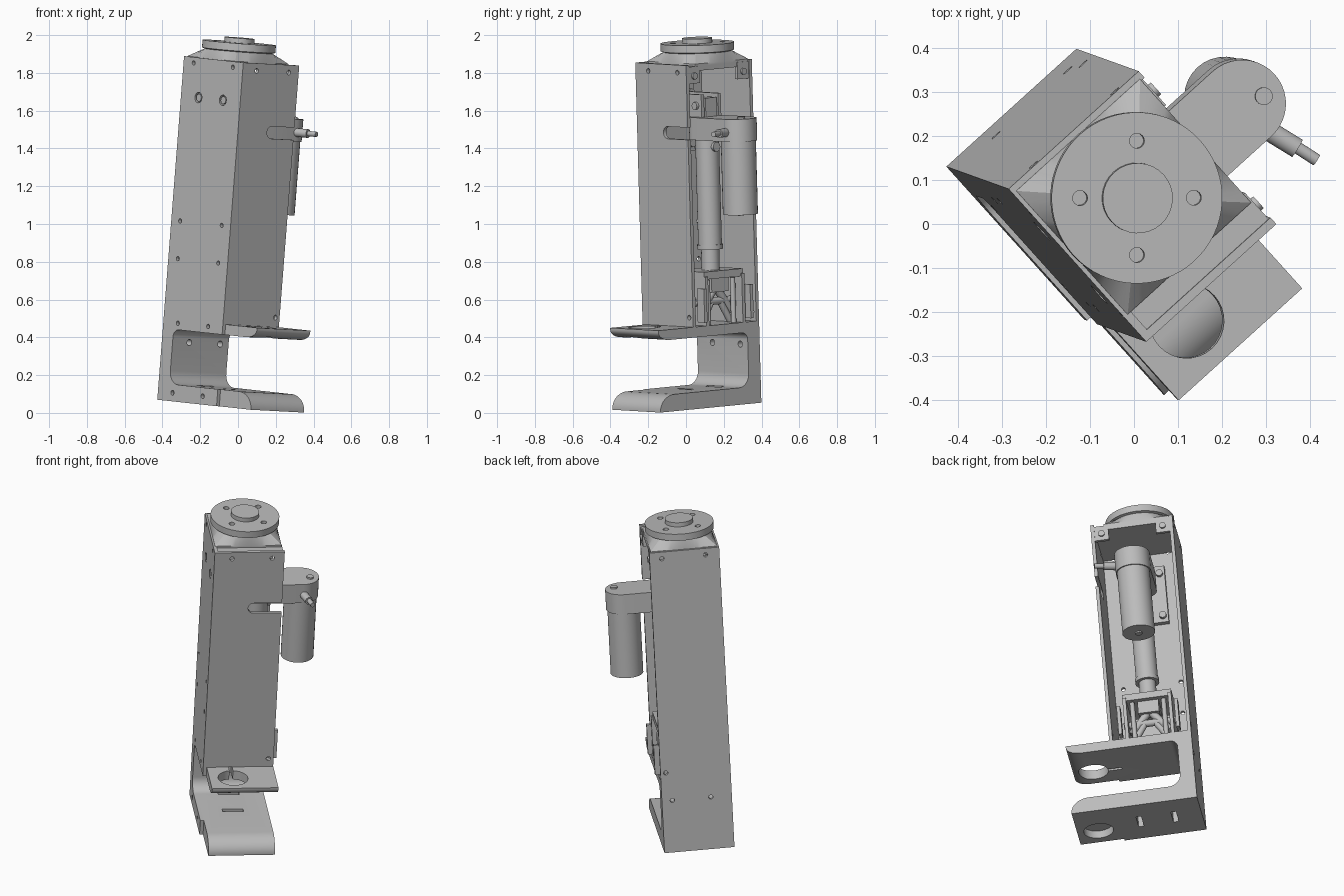
import bpy, bmesh, math
from mathutils import Matrix, Vector

cube = bpy.data.objects.get("Cube")
if cube:
    bpy.data.objects.remove(cube)

# One flat grey for the whole machine
grey = bpy.data.materials.new("machine grey")
grey.use_nodes = True
GREY = (0.5, 0.5, 0.5, 1)
grey.diffuse_color = GREY
grey.node_tree.nodes["Principled BSDF"].inputs["Base Color"].default_value = GREY

# Tilted housing frame: u = open side, v = tall back panel side, w = long axis
W = Vector((0.078, -0.028, 1)).normalized()
U = Vector((0.743, 0.669, 0))
U = (U - W * U.dot(W)).normalized()
V = W.cross(U)
FRAME = Matrix((U, V, W)).transposed().to_4x4()
FRAME.translation = (-0.126, 0.092, 0)
parts = []


def finish(name, bm):
    bmesh.ops.recalc_face_normals(bm, faces=bm.faces)
    mesh = bpy.data.meshes.new(name)
    bm.to_mesh(mesh)
    bm.free()
    mesh.materials.append(grey)
    obj = bpy.data.objects.new(name, mesh)
    bpy.context.collection.objects.link(obj)
    obj.matrix_world = FRAME
    parts.append(obj)
    return obj


def add_box(bm, us, vs, ws):
    size = Vector((us[1] - us[0], vs[1] - vs[0], ws[1] - ws[0]))
    mid = Vector((sum(us), sum(vs), sum(ws))) / 2
    bmesh.ops.create_cube(bm, size=1, matrix=Matrix.Translation(mid) @ Matrix.Diagonal(size).to_4x4())


def add_rod(bm, a, b, r, seg=32):
    a, b = Vector(a), Vector(b)
    turn = (b - a).to_track_quat('Z', 'Y').to_matrix().to_4x4()
    bmesh.ops.create_cone(bm, cap_ends=True, segments=seg, radius1=r, radius2=r,
                          depth=(b - a).length, matrix=Matrix.Translation((a + b) / 2) @ turn)


def box(name, us, vs, ws):
    bm = bmesh.new()
    add_box(bm, us, vs, ws)
    return finish(name, bm)


def rod(name, a, b, r):
    bm = bmesh.new()
    add_rod(bm, a, b, r)
    return finish(name, bm)


def prism(name, outline, low, high, place):
    """Extrude a 2D outline; place maps (a, b, depth) to u, v, w."""
    bm = bmesh.new()
    face = bm.faces.new([bm.verts.new(place(a, b, low)) for a, b in outline])
    new = bmesh.ops.extrude_face_region(bm, geom=[face])["geom"]
    shift = Vector(place(0, 0, high)) - Vector(place(0, 0, low))
    bmesh.ops.translate(bm, vec=shift, verts=[g for g in new if isinstance(g, bmesh.types.BMVert)])
    return finish(name, bm)


def arc(cx, cy, rx, ry, start, end, n=10):
    angles = [math.radians(start + (end - start) * i / n) for i in range(n + 1)]
    return [(cx + rx * math.cos(t), cy + ry * math.sin(t)) for t in angles]


def cut(obj, boxes=(), rods=()):
    """Cut each hole in turn and keep only the finished mesh."""
    for kind, items in ((add_box, boxes), (add_rod, rods)):
        for item in items:
            bm = bmesh.new()
            kind(bm, *item)
            tool = finish("cutter", bm)
            parts.remove(tool)
            tool.hide_render = True
            mod = obj.modifiers.new("hole", 'BOOLEAN')
            mod.object, mod.solver = tool, 'EXACT'
            bpy.context.view_layer.update()
            graph = bpy.context.evaluated_depsgraph_get()
            mesh = bpy.data.meshes.new_from_object(obj.evaluated_get(graph))
            obj.modifiers.clear()
            obj.data = mesh
            bpy.data.objects.remove(tool)


def across_u(a, b, d):
    return (d, a, b)


def along_w(a, b, d):
    return (a, b, d)


# C-shaped foot: shelf, upright and rounded toe in one profile
mouth = arc(0.11, 0.385, 0.04, 0.04, 90, 0) + arc(0.08, 0.205, 0.07, 0.07, 0, -90)
profile = ([(0.215, 0.045), (0.215, 0.48), (-0.485, 0.48)]
           + arc(-0.40, 0.47, 0.085, 0.045, 180, 270) + mouth
           + arc(-0.38, 0.05, 0.105, 0.085, 90, 180) + [(-0.485, 0.045)])
foot = prism("clamp_foot", profile, -0.18, 0.2, across_u)
cut(foot,
    boxes=[((-0.06, 0.06), (v - 0.015, v + 0.015), (0, 0.2)) for v in (-0.12, 0.08)]
    + [((-0.055, -0.035), (-0.3, -0.2), (0.4, 0.5))],
    rods=[((-0.045, -0.363, 0.4), (-0.045, -0.363, 0.5), 0.085),
          ((-0.045, -0.363, 0), (-0.045, -0.363, 0.09), 0.085)]
    + [((u, 0.1, 0.36), (u, 0.3, 0.36), 0.017, 16) for u in (-0.08, 0.14)])

# Side plate with the clamp mouth cut out of its lower edge
outline = ([(0.235, 0.045), (0.235, 1.87), (-0.235, 1.87), (-0.235, 0.425)]
           + mouth + [(-0.235, 0.135), (-0.235, 0.045)])
side = prism("side_plate", outline, -0.2, -0.18, across_u)
rows = [(1.84, 0.155, 0.012), (1.0, 0.165, 0.012), (0.8, 0.16, 0.012),
        (0.46, 0.12, 0.012), (0.09, 0.12, 0.013), (1.66, 0.097, 0.028)]
cut(side, rods=[((-0.25, s * v, w), (-0.1, s * v, w), r, 16) for w, v, r in rows for s in (-1, 1)])
for s in (-1, 1):
    rod("side_screw", (-0.197, s * 0.097, 1.66), (-0.17, s * 0.097, 1.66), 0.02)

# Long back panel
back = box("back_panel", (-0.18, 0.2), (0.215, 0.235), (0.045, 1.87))
cut(back, rods=[((u, 0.2, w), (u, 0.25, w), 0.013, 16)
                for u, w in ((-0.12, 1.83), (0.13, 1.83), (-0.08, 0.36), (0.14, 0.36), (0.17, 0.53))])

# Front panel with a round-ended notch for the cable
front = box("front_panel", (-0.18, 0.2), (-0.235, -0.215), (0.48, 1.87))
cut(front, boxes=[((0.04, 0.25), (-0.25, -0.2), (1.475, 1.54))],
    rods=[((0.04, -0.25, 1.5075), (0.04, -0.2, 1.5075), 0.0325)]
    + [((u, -0.25, w), (u, -0.2, w), 0.013, 16) for u, w in ((-0.1, 1.83), (0.13, 1.83), (0.17, 0.53))])

# Top plate and mounting tabs
box("top_plate", (-0.18, 0.19), (-0.215, 0.215), (1.835, 1.86))
for s in (-1, 1):
    edge = sorted((s * 0.215, s * 0.135))
    box("top_tab", (0.175, 0.195), edge, (1.77, 1.86))
    rod("tab_screw", (0.19, s * 0.175, 1.81), (0.205, s * 0.175, 1.81), 0.018)

# Cap: square base flowing into a round flange
bm = bmesh.new()
SEG = 64


def ring(r, w, square=False):
    verts = []
    for i in range(SEG):
        t = 2 * math.pi * i / SEG
        c, s = math.cos(t), math.sin(t)
        k = r / max(abs(c), abs(s)) if square else r
        verts.append(bm.verts.new((k * c, 0.03 + k * s, w)))
    return verts


rings = [ring(0.19, 1.86, True), ring(0.19, 1.872, True), ring(0.18, 1.92), ring(0.195, 1.925), ring(0.195, 1.965)]
for a, b in zip(rings, rings[1:]):
    for i in range(SEG):
        j = (i + 1) % SEG
        bm.faces.new((a[i], a[j], b[j], b[i]))
bm.faces.new(rings[0])
bm.faces.new(rings[-1])
cap = finish("cap", bm)
holes = [(0.13 * math.cos(t), 0.03 + 0.13 * math.sin(t))
         for t in (math.radians(48 + 90 * i) for i in range(4))]
cut(cap, rods=[((u, v, 1.94), (u, v, 2.0), 0.017, 20) for u, v in holes])
rod("cap_hub", (0, 0.03, 1.96), (0, 0.03, 1.99), 0.08)

# Gearbox, motor and cable plug
stadium = arc(0.337, 0, 0.1, 0.1, -90, 90, 20) + arc(0.09, 0, 0.085, 0.1, 90, 270, 20)
prism("gearbox", stadium, 1.46, 1.58, along_w)
rod("motor", (0.337, 0, 1.07), (0.337, 0, 1.46), 0.093)
rod("motor_tip", (0.337, 0, 1.062), (0.337, 0, 1.08), 0.02)
rod("gearbox_screw", (0.385, -0.02, 1.57), (0.385, -0.02, 1.59), 0.02)
rod("cable_plug", (0.34, -0.08, 1.51), (0.365, -0.165, 1.51), 0.023)
rod("cable_end", (0.365, -0.16, 1.51), (0.38, -0.215, 1.51), 0.014)

# Linear actuator tube, collar and rod
rod("actuator_tube", (0.09, 0, 0.88), (0.09, 0, 1.46), 0.063)
rod("tube_collar", (0.09, 0, 0.875), (0.09, 0, 0.9), 0.068)
rod("actuator_rod", (0.09, 0, 0.76), (0.09, 0, 0.88), 0.048)
rod("tube_boss", (0.14, 0, 1.42), (0.165, 0, 1.42), 0.025)

# Upper anchor bracket
box("anchor_plate", (-0.18, -0.15), (-0.13, 0.13), (1.38, 1.74))
for s in (-1, 1):
    box("anchor_ear", (-0.15, 0.13), sorted((s * 0.05, s * 0.07)), (1.58, 1.7))
    for w in (1.42, 1.69):
        rod("anchor_screw", (-0.15, s * 0.1, w), (-0.13, s * 0.1, w), 0.02)
box("actuator_eye", (0.05, 0.13), (-0.04, 0.04), (1.58, 1.68))
rod("anchor_pin", (0.09, -0.085, 1.64), (0.09, 0.085, 1.64), 0.02)

# Lower linkage bracket
for s in (-1, 1):
    box("link_wall", (-0.06, 0.2), sorted((s * 0.12, s * 0.14)), (0.48, 0.74))
    box("guide_rail", (0.17, 0.225), sorted((s * 0.155, s * 0.175)), (0.5, 0.68))
    rod("link_arm", (0.12, s * 0.11, 0.54), (0.12, s * 0.015, 0.66), 0.022)
    rod("link_foot", (0.12, s * 0.03, 0.6), (0.12, s * 0.1, 0.49), 0.018)
    rod("link_post", (0.16, s * 0.09, 0.48), (0.16, s * 0.09, 0.72), 0.014)
box("link_yoke", (-0.05, 0.19), (-0.14, 0.14), (0.725, 0.765))
box("link_block", (0.04, 0.16), (-0.06, 0.06), (0.65, 0.73))
rod("link_axle", (0.12, -0.15, 0.6), (0.12, 0.15, 0.6), 0.02)

# Smooth round surfaces, keep edges crisp
bpy.ops.object.select_all(action='DESELECT')
for obj in parts:
    obj.select_set(True)
bpy.context.view_layer.objects.active = parts[0]
bpy.ops.object.shade_smooth_by_angle(angle=math.radians(30))
